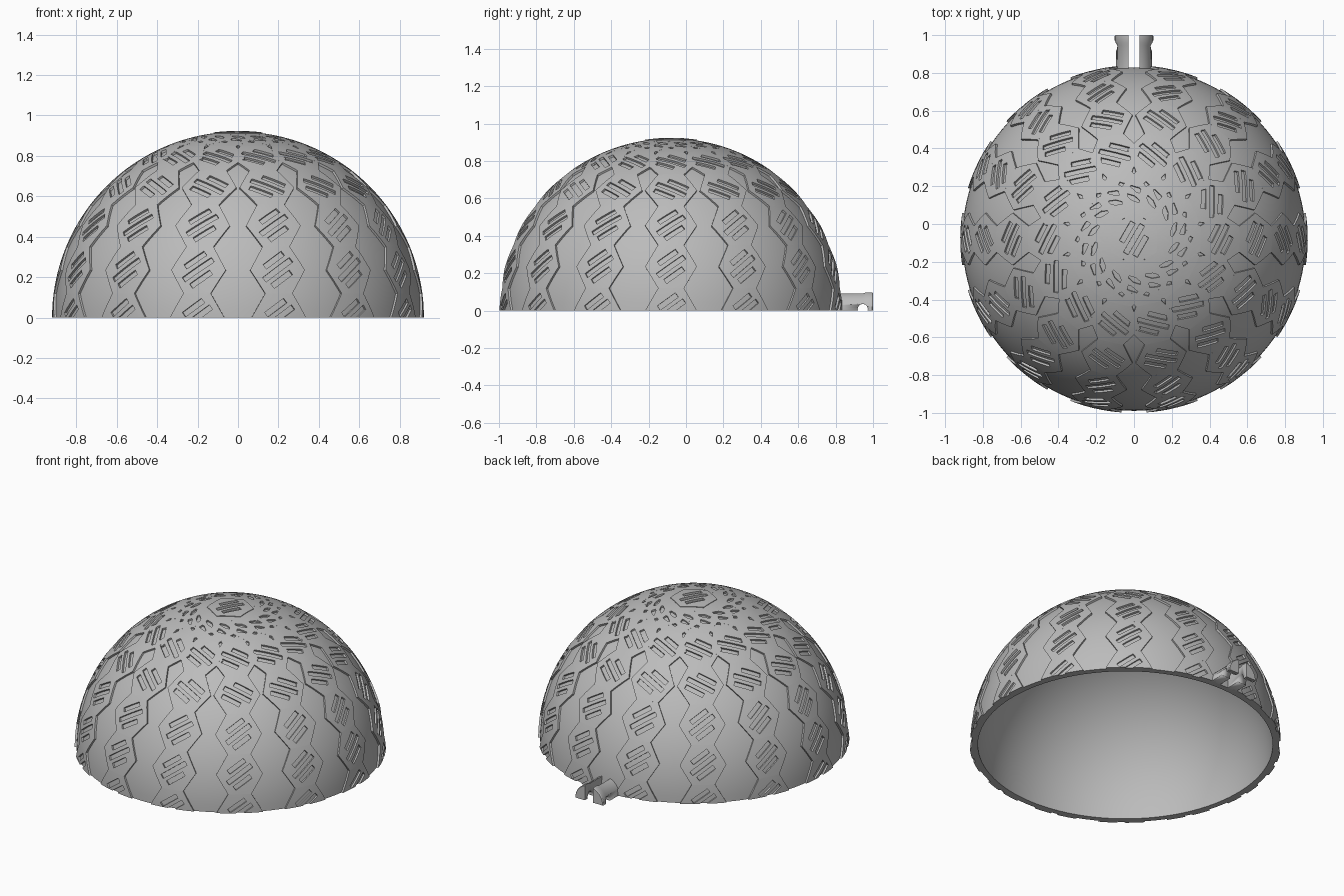
import bpy, bmesh
from math import radians, pi, sin, cos, asin
from mathutils import Matrix, Vector

cube = bpy.data.objects.get("Cube")
if cube:
    bpy.data.objects.remove(cube)

CENTRE = Vector((0, -0.08, 0))
SHELL_R, INNER_R, PLATE_R = 0.909, 0.872, 0.92
STEP = radians(15)
COLUMNS = 14
HEX_R = 0.14

grey = bpy.data.materials.new("matte_grey")
grey.use_nodes = True
colour = (0.5, 0.5, 0.5, 1)
grey.diffuse_color = colour
grey.node_tree.nodes["Principled BSDF"].inputs["Base Color"].default_value = colour


def add_object(name, bm, smooth=30):
    bmesh.ops.recalc_face_normals(bm, faces=bm.faces)
    mesh = bpy.data.meshes.new(name)
    bm.to_mesh(mesh)
    bm.free()
    mesh.materials.append(grey)
    obj = bpy.data.objects.new(name, mesh)
    bpy.context.collection.objects.link(obj)
    bpy.ops.object.select_all(action='DESELECT')
    obj.select_set(True)
    bpy.context.view_layer.objects.active = obj
    bpy.ops.object.shade_smooth_by_angle(angle=radians(smooth))
    return obj


# Hollow hemispherical shell: a closed wall profile spun about the vertical axis
def build_shell():
    bm = bmesh.new()
    n = 32
    outer = [(SHELL_R * cos(i * pi / 2 / n), SHELL_R * sin(i * pi / 2 / n)) for i in range(n + 1)]
    inner = [(INNER_R * cos(i * pi / 2 / n), INNER_R * sin(i * pi / 2 / n)) for i in range(n + 1)]
    path = [bm.verts.new((r, 0, z)) for r, z in outer[::-1] + inner]
    edges = [bm.edges.new(pair) for pair in zip(path, path[1:])]
    bmesh.ops.spin(bm, geom=path + edges, cent=(0, 0, 0), axis=(0, 0, 1),
                   angle=2 * pi, steps=128, use_merge=False)
    bmesh.ops.remove_doubles(bm, verts=bm.verts, dist=0.0001)
    bmesh.ops.translate(bm, verts=bm.verts, vec=CENTRE)
    add_object("dome_shell", bm)


# Slanted slots as (centre u, centre v, half length, half width)
SLOTS = [(0.015, 0.05, 0.06, 0.014), (0, 0, 0.088, 0.014), (-0.015, -0.05, 0.06, 0.014)]


def cut(bm, axis, value):
    normal = Vector((0, 0, 0))
    normal[axis] = 1
    bmesh.ops.bisect_plane(bm, geom=bm.verts[:] + bm.edges[:] + bm.faces[:], dist=1e-5,
                           plane_co=normal * value, plane_no=normal)


# One hexagonal plate with open slots, bent onto the sphere
def plate_bmesh(azimuth, latitude, slant, radius):
    bm = bmesh.new()
    corners = [bm.verts.new((HEX_R * cos(i * pi / 3 - slant), HEX_R * sin(i * pi / 3 - slant), 0))
               for i in range(6)]
    bm.faces.new(corners)
    for u, v, length, width in SLOTS:
        for side in (-1, 1):
            cut(bm, 0, u + side * length)
            cut(bm, 1, v + side * width)
    for k in range(-3, 4):
        cut(bm, 0, k * 0.03)
    for side in (-1, 1):
        cut(bm, 1, side * 0.09)

    def in_slot(face):
        c = face.calc_center_median()
        return any(abs(c.x - u) < a and abs(c.y - v) < b for u, v, a, b in SLOTS)

    bmesh.ops.delete(bm, geom=[f for f in bm.faces if in_slot(f)], context='FACES')
    base = bm.verts[:]
    grown = bmesh.ops.extrude_face_region(bm, geom=bm.faces[:], use_keep_orig=True)
    top = {g for g in grown["geom"] if isinstance(g, bmesh.types.BMVert)}

    # Local axes: right, up and outward at this place on the dome
    out = Vector((sin(azimuth) * cos(latitude), -cos(azimuth) * cos(latitude), sin(latitude)))
    right = Vector((cos(azimuth), sin(azimuth), 0))
    up = out.cross(right)
    turn = Matrix.Rotation(slant, 3, 'Z')
    for v in base + list(top):
        p = turn @ v.co
        direction = (out * PLATE_R + right * p.x + up * p.y).normalized()
        v.co = direction * (radius if v in top else SHELL_R - 0.006)
    if latitude < STEP / 2:
        # Trim the lowest row level with the rim
        result = bmesh.ops.bisect_plane(bm, geom=bm.verts[:] + bm.edges[:] + bm.faces[:], dist=1e-5,
                                        plane_co=(0, 0, 0), plane_no=(0, 0, 1), clear_inner=True)
        rim = [g for g in result["geom_cut"] if isinstance(g, bmesh.types.BMEdge)]
        bmesh.ops.holes_fill(bm, edges=rim, sides=0)
    bmesh.ops.translate(bm, verts=bm.verts, vec=CENTRE)
    return bm


def append(target, source):
    mesh = bpy.data.meshes.new("part")
    source.to_mesh(mesh)
    source.free()
    target.from_mesh(mesh)
    bpy.data.meshes.remove(mesh)


# Rows of plates climbing the dome in evenly spaced columns
def build_plates():
    for row in range(6):
        bm = bmesh.new()
        slant = radians(36 if row < 3 else -30)
        for c in range(COLUMNS):
            append(bm, plate_bmesh((c + 0.5) * 2 * pi / COLUMNS, row * STEP, slant, PLATE_R))
        add_object(f"plate_row_{row + 1}", bm)
    add_object("crown_plate", plate_bmesh(pi / 2, pi / 2, radians(-30), PLATE_R + 0.004))


# Hinge: a half-round barrel split by a centre gap, with a cross hole for a pin
def build_hinge():
    cutter_bm = bmesh.new()
    bmesh.ops.create_cone(cutter_bm, cap_ends=True, segments=32, radius1=0.027, radius2=0.027, depth=0.4,
                          matrix=Matrix.Translation((0, 0.945, 0.008)) @ Matrix.Rotation(pi / 2, 4, 'Y'))
    cutter = add_object("hinge_pin_cutter", cutter_bm)
    cutter.hide_render = True
    cutter.display_type = 'WIRE'
    stations = [(0.81, 0.095), (0.945, 0.095), (0.96, 0.102), (0.994, 0.102), (1.0, 0.098)]
    gap = 0.03
    for side, label in ((-1, "right"), (1, "left")):
        bm = bmesh.new()
        rings = []
        for y, r in stations:
            limit = pi / 2 - asin(gap / r)
            section = [(gap, 0)] + [(r * cos(limit * i / 12), r * sin(limit * i / 12)) for i in range(13)]
            rings.append([bm.verts.new((side * x, y, z)) for x, z in section])
        for a, b in zip(rings, rings[1:]):
            for i in range(len(a)):
                j = (i + 1) % len(a)
                bm.faces.new((a[i], a[j], b[j], b[i]))
        bm.faces.new(rings[0])
        bm.faces.new(rings[-1])
        lug = add_object(f"hinge_lug_{label}", bm)
        hole = lug.modifiers.new("pin_hole", 'BOOLEAN')
        hole.operation = 'DIFFERENCE'
        hole.object = cutter
        bpy.ops.object.modifier_apply(modifier=hole.name)
    cutter.hide_set(True)


build_shell()
build_plates()
build_hinge()
